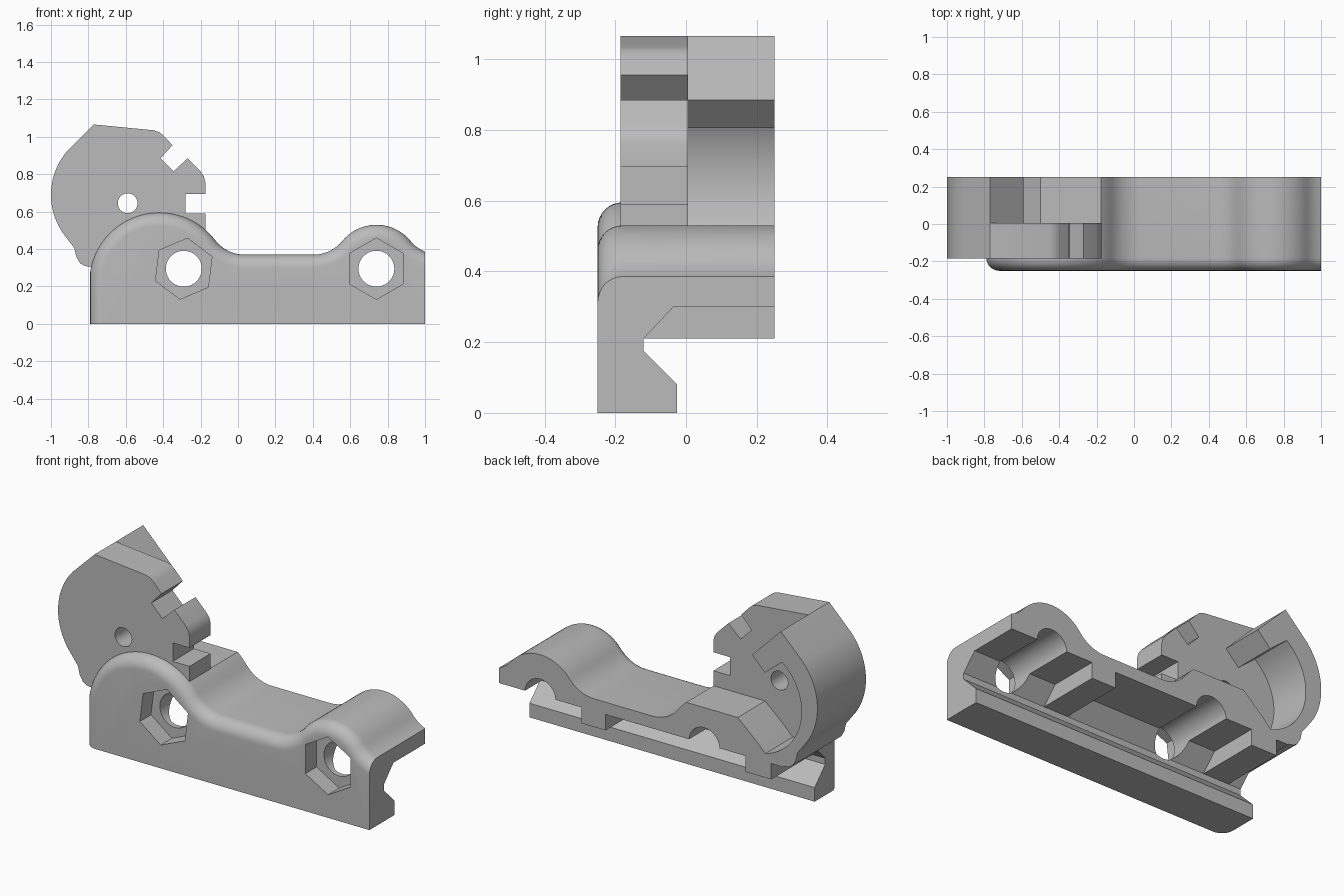
import bpy, bmesh
from math import sin, cos, acos, atan2, sqrt, pi, radians

cube = bpy.data.objects.get("Cube")
if cube:
    bpy.data.objects.remove(cube, do_unlink=True)

grey = bpy.data.materials.new("plain_grey")
grey.use_nodes = True
colour = (0.5, 0.5, 0.5, 1)
grey.diffuse_color = colour
grey.node_tree.nodes["Principled BSDF"].inputs["Base Color"].default_value = colour


def loft(name, rings):
    """Solid skinned through matching closed rings of 3D points."""
    bm = bmesh.new()
    loops = [[bm.verts.new(p) for p in ring] for ring in rings]
    n = len(loops[0])
    for a, b in zip(loops, loops[1:]):
        for i in range(n):
            j = (i + 1) % n
            bm.faces.new((a[i], a[j], b[j], b[i]))
    bm.faces.new(loops[0])
    bm.faces.new(loops[-1])
    bmesh.ops.recalc_face_normals(bm, faces=bm.faces)
    mesh = bpy.data.meshes.new(name)
    bm.to_mesh(mesh)
    bm.free()
    mesh.materials.append(grey)
    obj = bpy.data.objects.new(name, mesh)
    bpy.context.collection.objects.link(obj)
    return obj


def prism_y(name, pts, y0, y1):
    return loft(name, [[(x, y, z) for x, z in pts] for y in (y0, y1)])


def prism_x(name, pts, x0, x1):
    return loft(name, [[(x, y, z) for y, z in pts] for x in (x0, x1)])


def arc(cx, cz, r, a0, a1, n):
    return [(cx + r * cos(a0 + (a1 - a0) * i / n),
             cz + r * sin(a0 + (a1 - a0) * i / n)) for i in range(n + 1)]


def disc(cx, cz, r, n, turn=0):
    return arc(cx, cz, r, turn, turn + 2 * pi * (n - 1) / n, n - 1)


def combine(target, other, operation):
    mod = target.modifiers.new(operation, 'BOOLEAN')
    mod.operation = operation
    mod.solver = 'EXACT'
    mod.object = other
    bpy.context.view_layer.objects.active = target
    bpy.ops.object.modifier_apply(modifier=mod.name)
    bpy.data.objects.remove(other, do_unlink=True)


# Body outline with two humps, shrunk inward by d for the rounded front edge
FLAT, DIP = 0.37, 0.2
BIG, SMALL = (-0.42, 0.22, 0.375), (0.74, 0.295, 0.235)


def outline(d):
    def dip(hump):
        dz = FLAT + DIP - hump[1]
        dx = sqrt((hump[2] + DIP) ** 2 - dz * dz)
        return dx, atan2(dz, dx)

    bx, bz, br = BIG
    sx, sz, sr = SMALL
    bdx, ba = dip(BIG)
    sdx, sa = dip(SMALL)
    left = -0.79 + d
    low = -pi / 2
    centre = FLAT + DIP
    end = -acos((1 - sx - sdx) / (DIP + d))
    pts = [(left, 0)]
    pts += arc(bx, bz, br - d, acos((left - bx) / (br - d)), ba, 28)
    pts += arc(bx + bdx, centre, DIP + d, ba - pi, low, 10)[1:]
    pts += arc(sx - sdx, centre, DIP + d, low, -sa, 10)
    pts += arc(sx, sz, sr - d, pi - sa, sa, 20)[1:]
    pts += arc(sx + sdx, centre, DIP + d, sa - pi, end, 6)[1:]
    return pts + [(1, 0)]


R = 0.07
rings = []
for i in range(9):
    a = pi / 2 * i / 8
    rings.append((R * (1 - sin(a)), -0.25 + R * (1 - cos(a))))
rings.append((0, 0.25))
body = loft("clamp_body", [[(x, y, z) for x, z in outline(d)] for d, y in rings])

# Clear the big hump behind the front wall
seat = [(-0.172, 0.505), (-0.172, 1.2), (-1.2, 1.2), (-1.2, 0.32),
        (-0.70, 0.32), (-0.62, 0.40), (-0.5, 0.505)]
combine(body, prism_y("seat_cutter", seat, -0.18, 0.4), 'DIFFERENCE')

# Round plate with two notches, and the hook behind it
back_edge = [(-0.77, 1.066)] + arc(-0.64, 0.69, 0.36, radians(138), radians(215), 18)
back_edge += [(-0.875, 0.405), (-0.865, 0.36), (-0.845, 0.325), (-0.82, 0.31), (-0.785, 0.304)]
notches = [(-0.175, 0.31), (-0.175, 0.59), (-0.28, 0.59), (-0.28, 0.695),
           (-0.175, 0.695), (-0.175, 0.76), (-0.183, 0.79), (-0.2, 0.815),
           (-0.27, 0.885), (-0.345, 0.815), (-0.415, 0.885), (-0.35, 0.955),
           (-0.4, 1.008), (-0.42, 1.025), (-0.45, 1.035)]
plate = prism_y("round_plate", back_edge + notches, -0.185, 0.005)
pivot = (-0.59, 0.645)
combine(plate, prism_y("pivot_cutter", disc(*pivot, 0.053, 32), -0.5, 0.5), 'DIFFERENCE')
combine(body, plate, 'UNION')

hook = back_edge + [(-0.64, 0.31)] + arc(*pivot, 0.31, radians(261), radians(127), 24)
hook += [(-0.67, 0.805), (-0.59, 0.885)]
combine(body, prism_y("hook", hook, -0.02, 0.25), 'UNION')

# Dovetail channel, deeper everywhere except at the two cross lugs
channel = [(-0.025, -0.1), (-0.025, 0.08), (-0.12, 0.175), (-0.12, 0.21), (0.4, 0.21), (0.4, -0.1)]
combine(body, prism_x("channel_cutter", channel, -1.2, 1.2), 'DIFFERENCE')
roof = [(-0.12, 0.21), (-0.035, 0.30), (0.4, 0.30), (0.4, 0.19), (-0.1, 0.19)]
for x0, x1 in ((-1.2, -0.71), (-0.55, 0.33), (0.48, 1.2)):
    combine(body, prism_x("roof_cutter", roof, x0, x1), 'DIFFERENCE')

# Bolt holes with hexagonal nut pockets
for x, turn in ((-0.29, 83), (0.74, 90)):
    combine(body, prism_y("bolt_cutter", disc(x, 0.295, 0.096, 40), -0.5, 0.5), 'DIFFERENCE')
    hexagon = disc(x, 0.295, 0.164, 6, radians(turn))
    combine(body, prism_y("nut_cutter", hexagon, -0.5, -0.15), 'DIFFERENCE')

bpy.ops.object.select_all(action='DESELECT')
body.select_set(True)
bpy.context.view_layer.objects.active = body
bpy.ops.object.shade_smooth_by_angle(angle=radians(28))
